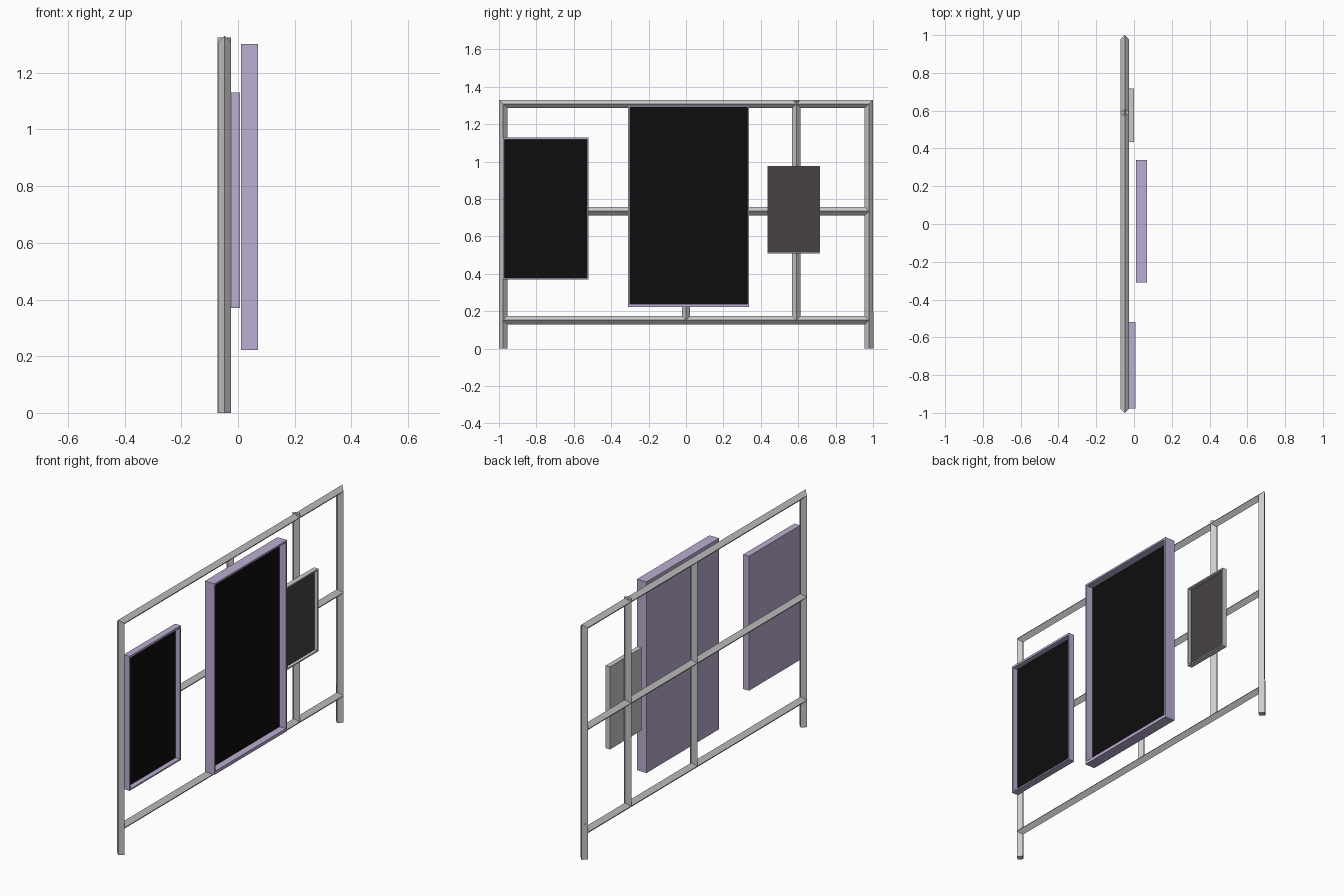
import bpy, bmesh
from mathutils import Vector

if "Cube" in bpy.data.objects:
    bpy.data.objects.remove(bpy.data.objects["Cube"])

FRAME_X = -0.048


def material(name, rgb):
    m = bpy.data.materials.new(name)
    m.diffuse_color = (*rgb, 1)
    m.use_nodes = True
    m.node_tree.nodes["Principled BSDF"].inputs["Base Color"].default_value = m.diffuse_color
    return m


lilac = material("lilac", (0.50, 0.42, 0.64))
black = material("black", (0.004, 0.004, 0.004))
charcoal = material("charcoal", (0.065, 0.055, 0.055))


def finish(name, bm, mat=None):
    bmesh.ops.recalc_face_normals(bm, faces=bm.faces)
    me = bpy.data.meshes.new(name)
    bm.to_mesh(me)
    bm.free()
    ob = bpy.data.objects.new(name, me)
    bpy.context.collection.objects.link(ob)
    if mat:
        me.materials.append(mat)
    return ob


def tube(name, path, r=0.0225, x=FRAME_X):
    """Diamond-section bar along a (y, z) path, mitred at the corners."""
    pts = [Vector(p) for p in path]
    dirs = [(b - a).normalized() for a, b in zip(pts, pts[1:])]
    norms = [Vector((-d.y, d.x)) for d in dirs]
    bm = bmesh.new()
    rings = []
    for i, p in enumerate(pts):
        n0, n1 = norms[max(i - 1, 0)], norms[min(i, len(norms) - 1)]
        m = (n0 + n1) / (1 + n0.dot(n1))
        ring = []
        for u, v in ((r, 0), (0, r), (-r, 0), (0, -r)):
            q = p + m * u
            ring.append(bm.verts.new((x + v, q.x, q.y)))
        rings.append(ring)
    for a, b in zip(rings, rings[1:]):
        for k in range(4):
            j = (k + 1) % 4
            bm.faces.new((a[k], a[j], b[j], b[k]))
    bm.faces.new(rings[0])
    bm.faces.new(rings[-1])
    return finish(name, bm)


def panel(name, xs, ys, zs, border, recess, case_mat, face_mat):
    """Shallow case with a recessed front; border = (sides, bottom, top)."""
    (x0, x1), (y0, y1), (z0, z1) = xs, ys, zs
    s, b, t = border

    def loop(bm, x, ds=0, db=0, dt=0):
        return [bm.verts.new((x, y, z)) for y, z in
                ((y0 + ds, z0 + db), (y1 - ds, z0 + db),
                 (y1 - ds, z1 - dt), (y0 + ds, z1 - dt))]

    bm = bmesh.new()
    loops = [loop(bm, x0), loop(bm, x1), loop(bm, x1, s, b, t),
             loop(bm, x1 - recess, s, b, t)]
    for p, q in zip(loops, loops[1:]):
        for k in range(4):
            j = (k + 1) % 4
            bm.faces.new((p[k], p[j], q[j], q[k]))
    bm.faces.new(loops[0])
    front = bm.faces.new(loops[-1])
    front.material_index = 1
    ob = finish(name, bm)
    ob.data.materials.append(case_mat)
    ob.data.materials.append(face_mat)
    return ob


# Outer frame: two posts and the top rail in one mitred run
Y, TOP, MID, LOW = 0.978, 1.308, 0.735, 0.152
tube("outer_frame", [(-Y, 0), (-Y, TOP), (Y, TOP), (Y, 0)])

# Sleeve at the bottom of one post
tube("post_foot", [(Y, 0), (Y, 0.2)], r=0.0235, x=FRAME_X - 0.001)

# Cross rails
tube("middle_rail", [(-Y, MID), (Y, MID)])
tube("bottom_rail", [(-Y, LOW), (Y, LOW)])

# Inner uprights
tube("centre_upright", [(0, LOW), (0, TOP)])
tube("side_upright", [(0.59, LOW), (0.59, 1.325)], r=0.0235)

# Display panels
grey = material("grey", (0.8, 0.8, 0.8))
panel("large_screen", (0.01, 0.07), (-0.31, 0.338), (0.222, 1.302),
      (0.010, 0.018, 0.010), 0.04, lilac, black)
panel("medium_screen", (-0.03, 0.007), (-0.978, -0.52), (0.37, 1.13),
      (0.008, 0.008, 0.012), 0.028, lilac, black)
panel("small_screen", (-0.027, 0.0), (0.435, 0.717), (0.51, 0.977),
      (0.007, 0.007, 0.007), 0.018, grey, charcoal)
